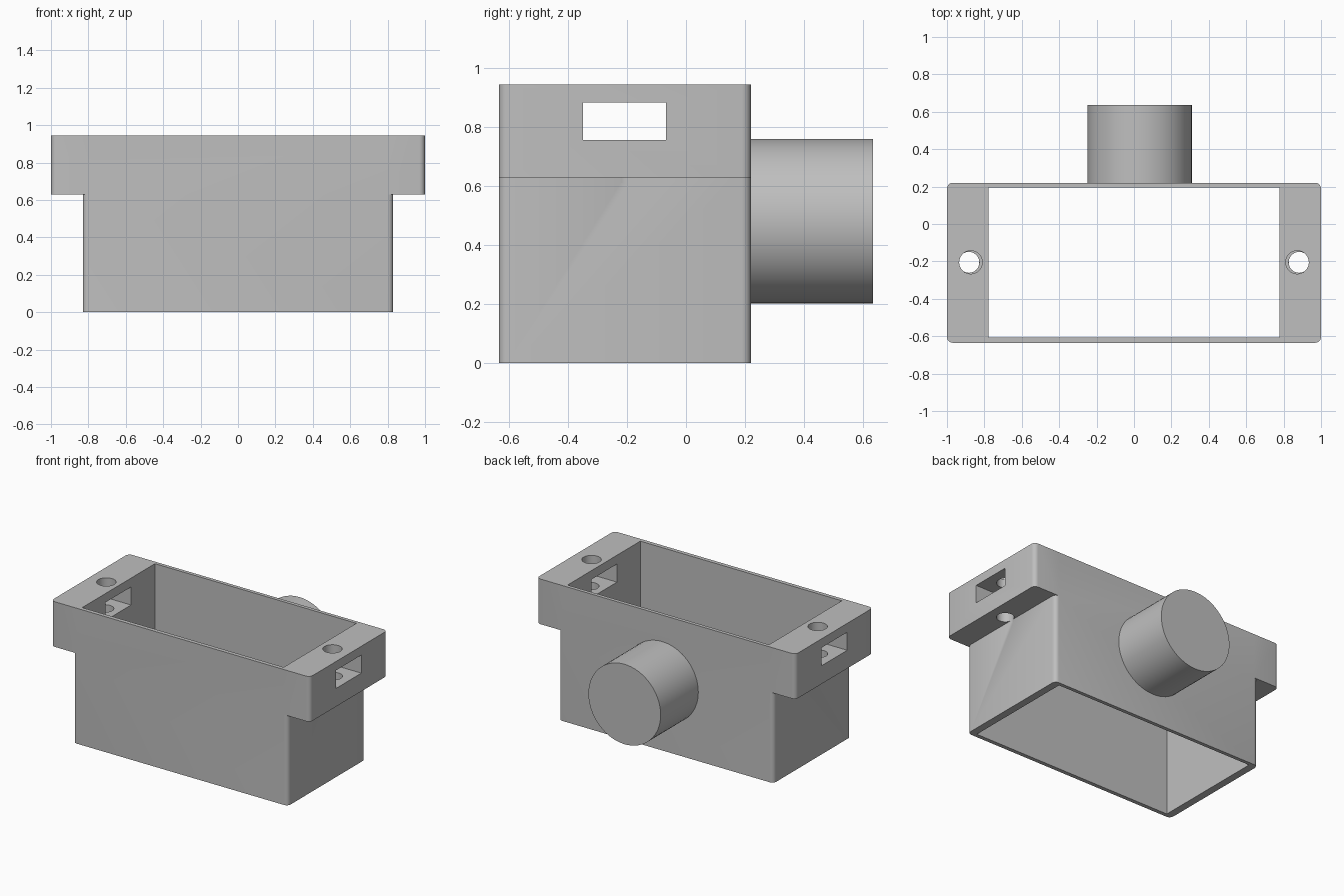
import bpy, bmesh, math
from mathutils import Matrix, Vector

if "Cube" in bpy.data.objects:
    bpy.data.objects.remove(bpy.data.objects["Cube"])

grey = bpy.data.materials.new("plain_grey")
grey.use_nodes = True
colour = (0.52, 0.52, 0.52, 1)
grey.diffuse_color = colour
grey.node_tree.nodes["Principled BSDF"].inputs["Base Color"].default_value = colour


def add_object(name, bm):
    mesh = bpy.data.meshes.new(name)
    bm.to_mesh(mesh)
    bm.free()
    obj = bpy.data.objects.new(name, mesh)
    mesh.materials.append(grey)
    bpy.context.collection.objects.link(obj)
    return obj


def box(name, lo, hi, corner=0):
    """Box between two corners, with optional rounded upright edges."""
    lo, hi = Vector(lo), Vector(hi)
    bm = bmesh.new()
    bmesh.ops.create_cube(bm, size=1)
    bmesh.ops.scale(bm, vec=hi - lo, verts=bm.verts)
    bmesh.ops.translate(bm, vec=(lo + hi) / 2, verts=bm.verts)
    if corner:
        upright = [e for e in bm.edges
                   if abs(e.verts[0].co.z - e.verts[1].co.z) > 0.01]
        bmesh.ops.bevel(bm, geom=upright, offset=corner, segments=4,
                        profile=0.5, affect='EDGES')
    return add_object(name, bm)


def cylinder(name, centre, radius, depth, sides, turn=0):
    bm = bmesh.new()
    matrix = Matrix.Translation(centre) @ Matrix.Rotation(turn, 4, 'X')
    bmesh.ops.create_cone(bm, cap_ends=True, segments=sides, radius1=radius,
                          radius2=radius, depth=depth, matrix=matrix)
    return add_object(name, bm)


def combine(target, other, operation):
    mod = target.modifiers.new(operation.title(), 'BOOLEAN')
    mod.object, mod.operation, mod.solver = other, operation, 'EXACT'
    bpy.context.view_layer.objects.active = target
    bpy.ops.object.modifier_apply(modifier=mod.name)
    bpy.data.objects.remove(other)


FRONT, BACK, STEP, TOP = -0.635, 0.22, 0.63, 0.945
HOLE_Y = -0.205

# Lower housing joined to the wider upper rim
housing = box("housing", (-0.83, FRONT, 0), (0.83, BACK, TOP), 0.03)
combine(housing, box("rim", (-1, FRONT, STEP), (1, BACK, TOP), 0.03), 'UNION')

# Open shaft from top to bottom
combine(housing, box("shaft_cutter", (-0.778, -0.607, -0.1),
                     (0.778, 0.195, 1.1)), 'DIFFERENCE')

# Side slots and stepped screw holes in both ears
for side in (-1, 1):
    ends = sorted((side * 0.7, side * 1.1))
    combine(housing, box("slot_cutter", (ends[0], -0.35, 0.757),
                         (ends[1], -0.068, 0.883)), 'DIFFERENCE')
    combine(housing, cylinder("upper_hole_cutter", (side * 0.873, HOLE_Y, 0.91),
                              0.062, 0.2, 24), 'DIFFERENCE')
    combine(housing, cylinder("lower_hole_cutter", (side * 0.883, HOLE_Y, 0.71),
                              0.056, 0.2, 24), 'DIFFERENCE')

# Round spigot on the back
spigot = cylinder("back_spigot", (0.03, 0.425, 0.481), 0.279, 0.42, 64,
                  math.pi / 2)

# Smooth the round surfaces and keep the edges sharp
for obj in (housing, spigot):
    bpy.ops.object.select_all(action='DESELECT')
    obj.select_set(True)
    bpy.context.view_layer.objects.active = obj
    bpy.ops.object.shade_smooth_by_angle(angle=math.radians(30))
